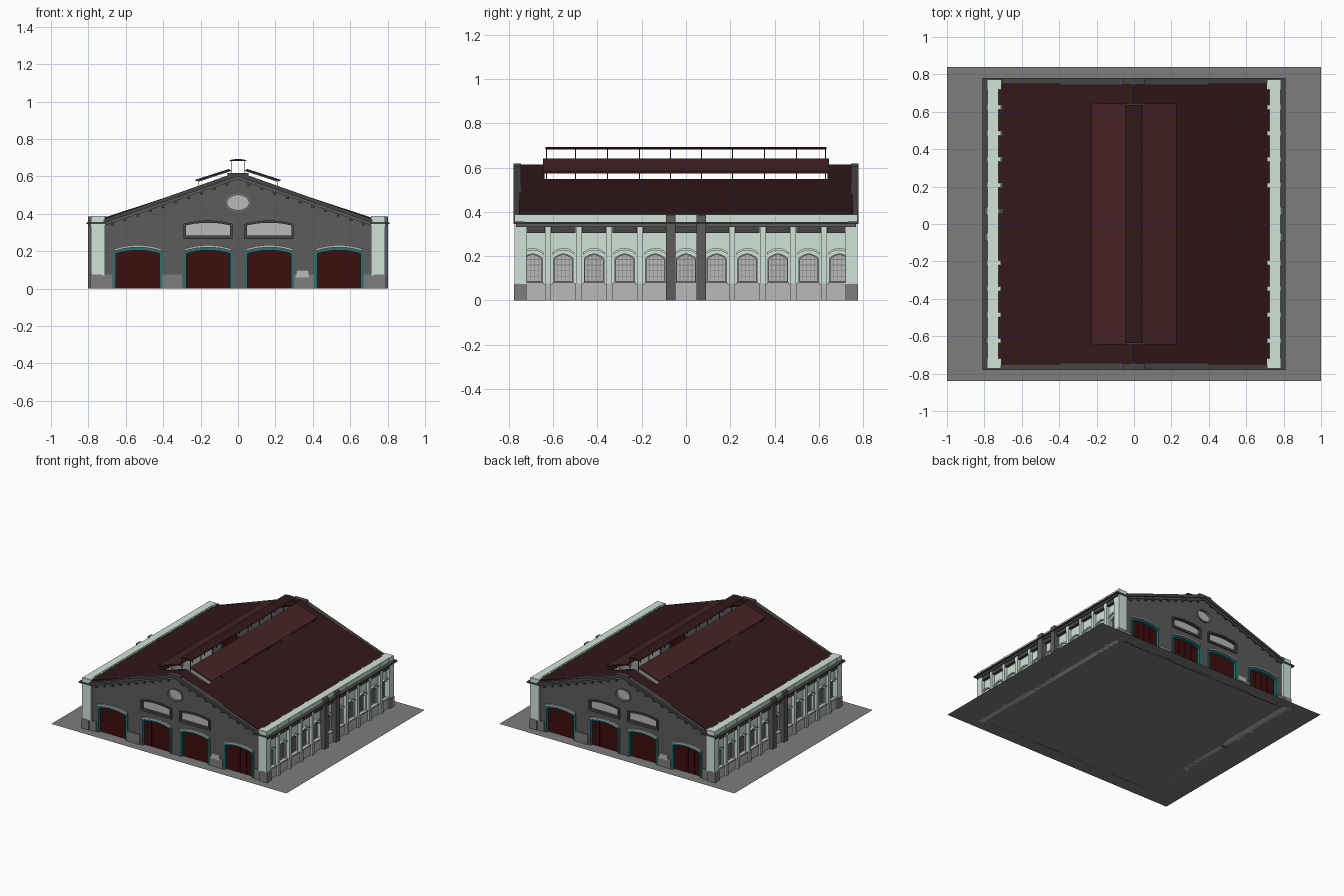
import bpy
from math import sin, cos, pi
from mathutils import Matrix

if "Cube" in bpy.data.objects:
    bpy.data.objects.remove(bpy.data.objects["Cube"])

# Two drawing planes: (u, v, outward w) mapped to world
FRONT = Matrix(((1, 0, 0, 0), (0, 0, -1, 0), (0, 1, 0, 0), (0, 0, 0, 1)))
SIDE = Matrix(((0, 0, 1, 0), (1, 0, 0, 0), (0, 1, 0, 0), (0, 0, 0, 1)))


def material(name, hexcode):
    m = bpy.data.materials.new(name)
    rgb = [(int(hexcode[i:i + 2], 16) / 255) ** 2.2 for i in (0, 2, 4)]
    m.diffuse_color = (*rgb, 1)
    m.use_nodes = True
    m.node_tree.nodes["Principled BSDF"].inputs["Base Color"].default_value = m.diffuse_color
    return m


MINT = material("mint_plaster", "cfe3d8")
WALL = material("dark_stone", "5c5c5c")
DARK = material("dark_trim", "484848")
PLINTH = material("plinth_grey", "7c7c7c")
LIGHT = material("light_stone", "b8b8b8")
BAR = material("window_bars", "858585")
ROOF = material("roof_red", "351e20")
PANEL = material("skylight_red", "482729")
DOOR = material("door_red", "401515")
TEAL = material("teal_frame", "1f7775")


def slab(name, plane, loops, w0, w1, mat, twin=True):
    """Extrude closed 2D loops (nested loops are holes) from w0 to w1; twin = copy turned half round."""
    cu = bpy.data.curves.new(name, 'CURVE')
    cu.dimensions, cu.fill_mode, cu.extrude = '2D', 'BOTH', (w1 - w0) / 2
    for loop in loops:
        sp = cu.splines.new('POLY')
        sp.points.add(len(loop) - 1)
        for p, (u, v) in zip(sp.points, loop):
            p.co = (u, v, 0, 1)
        sp.use_cyclic_u, sp.use_smooth = True, False
    tmp = bpy.data.objects.new(name + "_tmp", cu)
    bpy.context.collection.objects.link(tmp)
    deps = bpy.context.evaluated_depsgraph_get()
    me = bpy.data.meshes.new_from_object(tmp.evaluated_get(deps))
    bpy.data.objects.remove(tmp)
    me.transform(plane @ Matrix.Translation((0, 0, (w0 + w1) / 2)))
    me.materials.clear()
    me.materials.append(mat)
    for angle in ((0, pi) if twin else (0,)):
        ob = bpy.data.objects.new(name, me)
        ob.rotation_euler.z = angle
        bpy.context.collection.objects.link(ob)


def rect(u0, u1, v0, v1):
    return [(u0, v0), (u1, v0), (u1, v1), (u0, v1)]


def arc(u, w, zs, rise, n=10):
    return [(u + w / 2 * t, zs + rise * (1 - t * t)) for t in (2 * i / n - 1 for i in range(n + 1))]


def arch(u, w, z0, zs, rise):
    return [(u - w / 2, z0)] + arc(u, w, zs, rise) + [(u + w / 2, z0)]


def arc_band(u, w, zs, rise, th):
    return arc(u, w, zs + th, rise) + arc(u, w, zs, rise)[::-1]


def oval(rx, rz, z, n=32):
    return [(rx * cos(2 * pi * i / n), z + rz * sin(2 * pi * i / n)) for i in range(n)]


def both(u0, u1, v0, v1):
    return [rect(u0, u1, v0, v1), rect(-u1, -u0, v0, v1)]


# Paved base
bpy.ops.mesh.primitive_plane_add(size=2)
base = bpy.context.object
base.name = "paved_base"
base.data.transform(Matrix.Diagonal((1, 0.84, 1, 1)))
base.data.materials.append(PLINTH)

# Gable wall with door notches, windows and oval
doors = (-0.535, -0.16, 0.167, 0.54)
uppers = (-0.16, 0.167)
outline = [(-0.72, 0)]
for d in doors:
    outline += arch(d, 0.26, 0, 0.197, 0.02)
outline += [(0.72, 0), (0.72, 0.36), (0.05, 0.595), (-0.05, 0.595), (-0.72, 0.36)]
slab("gable_wall", FRONT, [outline, oval(0.06, 0.042, 0.46)] +
     [arch(u, 0.24, 0.28, 0.34, 0.014) for u in uppers], 0.73, 0.76, WALL)

# Doors, frames and lintels
slab("door_leaf", FRONT, [arch(d, 0.24, 0, 0.19, 0.018) for d in doors], 0.735, 0.744, DOOR)
slab("door_battens", FRONT, [rect(d + k * 0.055 - 0.002, d + k * 0.055 + 0.002, 0, 0.195)
                             for d in doors for k in (-1, 0, 1)], 0.744, 0.747, DOOR)
slab("door_frame", FRONT, [arch(d, 0.26, 0, 0.197, 0.02) + arch(d, 0.232, 0, 0.187, 0.018)[::-1]
                           for d in doors], 0.735, 0.766, TEAL)
slab("door_lintel", FRONT, [arc_band(d, 0.25, 0.201, 0.02, 0.012) for d in doors], 0.75, 0.773, LIGHT)

# Upper windows and oval window
slab("gable_window_pane", FRONT, [arch(u, 0.25, 0.275, 0.342, 0.014) for u in uppers] +
     [oval(0.062, 0.044, 0.46)], 0.736, 0.746, LIGHT)
slab("gable_window_frame", FRONT, [f for u in uppers for f in
     (arch(u, 0.262, 0.266, 0.346, 0.018), arch(u, 0.236, 0.283, 0.338, 0.014))], 0.75, 0.77, DARK)
slab("oval_window_frame", FRONT, [oval(0.066, 0.048, 0.46), oval(0.058, 0.04, 0.46)], 0.75, 0.768, PLINTH)
slab("wall_plate", FRONT, [rect(0.31, 0.38, 0.06, 0.1)], 0.755, 0.77, LIGHT)
slab("front_plinth", FRONT, both(0.672, 0.73, 0, 0.075) + both(0.3, 0.405, 0, 0.075), 0.75, 0.768, PLINTH)

# Sloping gable coping, lower moulding and little brackets
rake = [(-0.72, 0.37), (-0.055, 0.605), (-0.055, 0.618), (0.055, 0.618), (0.055, 0.605), (0.72, 0.37)]
slab("gable_coping", FRONT, [rake + [(0.72, 0.35), (0.0, 0.6), (-0.72, 0.35)]], 0.745, 0.78, DARK)
slab("gable_moulding", FRONT, [[(-0.72, 0.352), (0, 0.602), (0.72, 0.352), (0.72, 0.335),
                                (0, 0.585), (-0.72, 0.335)]], 0.75, 0.77, WALL)
zb = lambda x: 0.585 - 0.347 * abs(x)
slab("gable_bracket", FRONT, [rect(x - 0.008, x + 0.008, zb(x) - 0.014, zb(x) + 0.006)
     for x in (s * (0.06 + 0.068 * k) for s in (-1, 1) for k in range(10))], 0.755, 0.772, DARK)

# Corner piers
slab("corner_pier", FRONT, both(0.712, 0.785, 0.075, 0.388), 0.72, 0.772, MINT)
slab("corner_pier_base", FRONT, both(0.728, 0.79, 0, 0.075), 0.72, 0.776, PLINTH)
slab("corner_ledge", FRONT, both(0.705, 0.805, 0.345, 0.356), 0.73, 0.78, DARK)

# Side wall with arched window bays
step = 0.1385
wins = [step * k for k in range(-5, 6)]
piers = [step * (k + 0.5) for k in range(-6, 6)]
mint_piers = [p for p in piers if abs(p) > 0.1]
slab("side_wall", SIDE, [rect(-0.765, 0.765, 0, 0.388)] +
     [arch(y, 0.088, 0.082, 0.19, 0.02) for y in wins], 0.73, 0.762, MINT)
slab("side_parapet", SIDE, [rect(-0.768, 0.768, 0.352, 0.389)], 0.725, 0.782, MINT)
slab("side_pilaster", SIDE, [rect(y - 0.012, y + 0.012, 0.07, 0.387) for y in mint_piers], 0.715, 0.785, MINT)
slab("side_plinth", SIDE, [rect(-0.765, 0.765, 0, 0.075)], 0.74, 0.774, LIGHT)
slab("pilaster_base", SIDE, [rect(y - 0.014, y + 0.014, 0, 0.076) for y in mint_piers], 0.75, 0.79, LIGHT)
slab("drain_column", SIDE, [rect(y - 0.022, y + 0.022, 0, 0.386)
                            for y in piers if abs(y) < 0.1], 0.74, 0.803, WALL)

# Side windows: panes, bars, frames, hoods and sills
slab("side_window_pane", SIDE, [arch(y, 0.094, 0.078, 0.192, 0.02) for y in wins], 0.736, 0.742, LIGHT)
slab("window_bars_upright", SIDE, [rect(y + k * 0.018 - 0.0015, y + k * 0.018 + 0.0015, 0.085, 0.2)
                                   for y in wins for k in (-1.5, -0.5, 0.5, 1.5)], 0.742, 0.747, BAR)
slab("window_bars_cross", SIDE, [rect(y - 0.042, y + 0.042, z - 0.0015, z + 0.0015)
                                 for y in wins for z in (0.11, 0.135, 0.16, 0.185)], 0.742, 0.746, BAR)
slab("side_window_frame", SIDE, [f for y in wins for f in
     (arch(y, 0.09, 0.081, 0.191, 0.02), arch(y, 0.08, 0.087, 0.187, 0.018))], 0.74, 0.752, BAR)
slab("side_window_hood", SIDE, [arc_band(y, 0.1, 0.207, 0.02, 0.01) for y in wins], 0.755, 0.775, MINT)
slab("side_window_sill", SIDE, [rect(y - 0.05, y + 0.05, 0.074, 0.082) for y in wins], 0.75, 0.78, LIGHT)

# Side cornice
slab("cornice_block", SIDE, [rect(y - 0.055, y + 0.055, 0.305, 0.333) for y in wins], 0.755, 0.784, DARK)
slab("cornice_band", SIDE, [rect(-0.768, 0.768, 0.333, 0.346)], 0.75, 0.794, WALL)
slab("cornice_ledge", SIDE, [rect(-0.78, 0.78, 0.345, 0.354)], 0.74, 0.81, DARK)

# Gutter outlets on the left parapet
slab("gutter_outlet", SIDE, [rect(y - 0.012, y + 0.012, 0.375, 0.386)
                             for y in piers if y > 0], -0.728, -0.7, DARK, twin=False)

# Roof slopes, with a long opening under the ridge monitor
slab("roof_slope", FRONT, [[(0.2, 0.549), (0.735, 0.373), (0.735, 0.361), (0.2, 0.537)]], -0.755, 0.755, ROOF)
slab("roof_end", FRONT, [[(-0.2, 0.549), (0, 0.615), (0.2, 0.549), (0.2, 0.537), (0, 0.603),
                          (-0.2, 0.537)]], 0.64, 0.755, ROOF)

# Ridge monitor: tilted skylights, top cap, posts and rails
slab("skylight_panel", FRONT, [[(0.045, 0.641), (0.228, 0.582), (0.225, 0.573), (0.045, 0.633)]],
     -0.645, 0.645, PANEL)
slab("ridge_cap", FRONT, [arch(0, 0.09, 0.681, 0.686, 0.007)], -0.635, 0.635, ROOF, twin=False)
posts = [-0.63, -0.5, -0.355, -0.21, -0.07, 0.07, 0.21, 0.355, 0.5, 0.63]
slab("monitor_post", SIDE, [rect(y - 0.002, y + 0.002, 0.6, 0.684) for y in posts], 0.034, 0.038, DARK)
slab("skylight_post", SIDE, [rect(y - 0.002, y + 0.002, 0.54, 0.58) for y in posts], 0.208, 0.212, DARK)
for y in posts:
    slab("skylight_rafter", FRONT, [[(0.036, 0.636), (0.21, 0.579), (0.21, 0.572), (0.036, 0.629)]],
         y - 0.002, y + 0.002, DARK)
